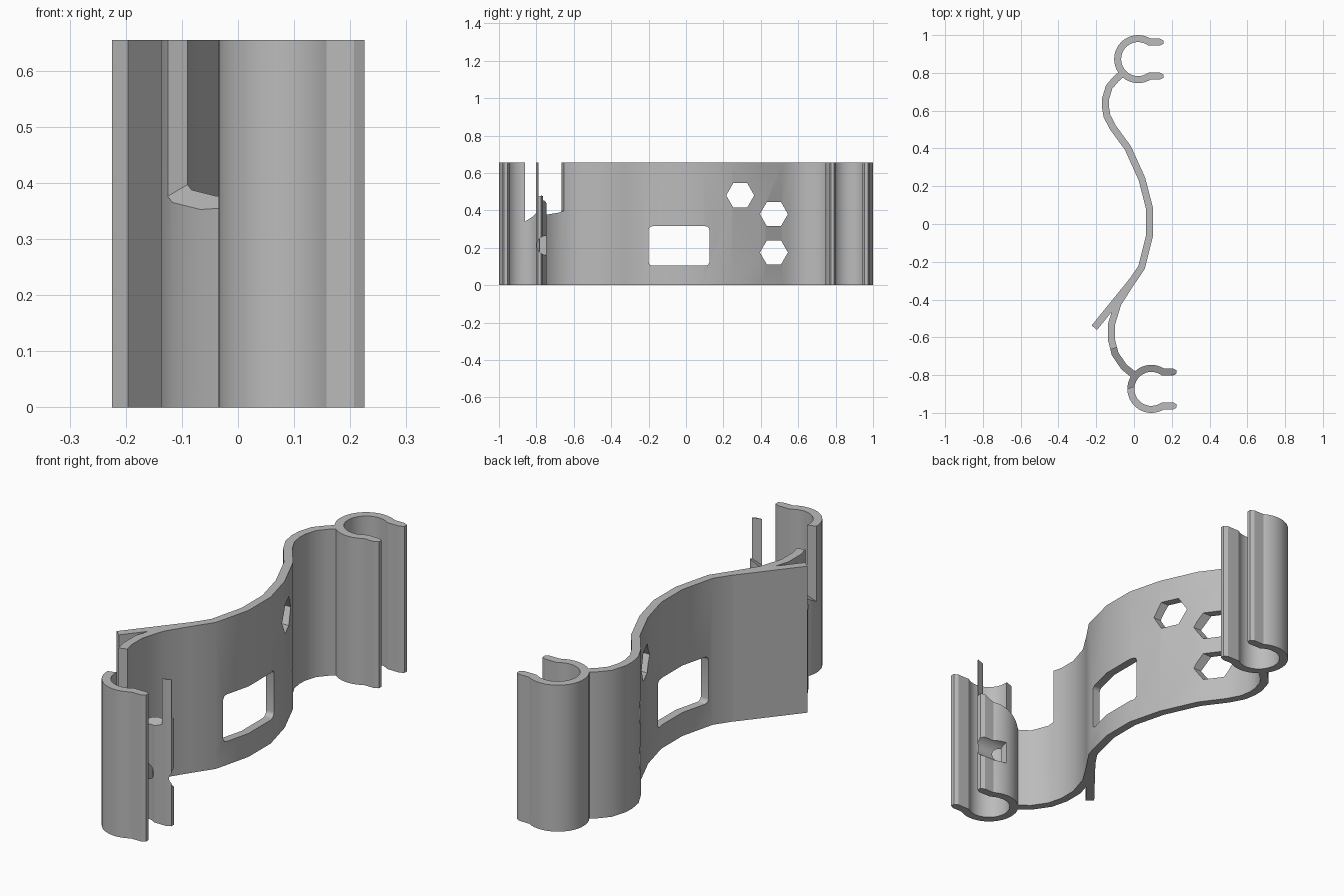
import bpy, bmesh, math
from mathutils import Vector

if "Cube" in bpy.data.objects:
    bpy.data.objects.remove(bpy.data.objects["Cube"])

H = 0.655       # overall height
HW = 0.0185     # half wall thickness

grey = bpy.data.materials.new("light grey")
grey.diffuse_color = (0.5, 0.5, 0.5, 1)
grey.use_nodes = True
grey.node_tree.nodes["Principled BSDF"].inputs["Base Color"].default_value = grey.diffuse_color


def prism(name, bottom, top):
    """Solid between two matching rings of points."""
    bm = bmesh.new()
    a = [bm.verts.new(p) for p in bottom]
    b = [bm.verts.new(p) for p in top]
    n = len(a)
    bm.faces.new(a[::-1])
    bm.faces.new(b)
    for i in range(n):
        bm.faces.new((a[i], a[(i + 1) % n], b[(i + 1) % n], b[i]))
    bmesh.ops.recalc_face_normals(bm, faces=bm.faces)
    me = bpy.data.meshes.new(name)
    bm.to_mesh(me)
    bm.free()
    me.materials.append(grey)
    ob = bpy.data.objects.new(name, me)
    bpy.context.collection.objects.link(ob)
    return ob


def ribbon(name, path, widths=None):
    """Upright wall of even thickness along a plan path."""
    pts = [Vector(p) for p in path]
    widths = widths or [HW] * len(pts)
    left, right = [], []
    for i, p in enumerate(pts):
        d0 = (p - pts[max(i - 1, 0)]).normalized()
        d1 = (pts[min(i + 1, len(pts) - 1)] - p).normalized()
        t = (d0 + d1).normalized()
        mitre = max(t.dot(d1 if d1.length else d0), 0.5)
        n = Vector((-t.y, t.x)) * widths[i] / mitre
        left.append(p + n)
        right.append(p - n)
    ring = left + right[::-1]
    return prism(name, [(p.x, p.y, 0) for p in ring], [(p.x, p.y, H) for p in ring])


def clip(name, cx, cy):
    """C-shaped clip with two straight, tapered lips opening to +x."""
    r, a0, steps = 0.1085, 56, 30
    arc = []
    for i in range(steps + 1):
        a = math.radians(a0 + (360 - 2 * a0) * i / steps)
        arc.append((cx + r * math.cos(a), cy + r * math.sin(a)))
    y = r * math.sin(math.radians(a0))
    lip = [(cx + 0.133, cy + y), (cx + 0.115, cy + y)]
    tail = [(x, 2 * cy - v) for x, v in lip[::-1]]
    path = lip + arc + tail
    return ribbon(name, path, [0.009] + [HW] * (len(path) - 2) + [0.009])


def x_cutter(name, outline, x0=-0.5, x1=0.5):
    """Cutter running along x with a (y, z) outline."""
    return prism(name, [(x0, y, z) for y, z in outline], [(x1, y, z) for y, z in outline])


def ngon(cy, cz, r, n):
    return [(cy + r * math.cos(2 * math.pi * i / n), cz + r * math.sin(2 * math.pi * i / n))
            for i in range(n)]


# curved web between the clips
web = ribbon("curved_bracket", [
    (-0.058, 0.80), (-0.095, 0.768), (-0.132, 0.725), (-0.15, 0.665), (-0.152, 0.625),
    (-0.143, 0.571), (-0.111, 0.51), (-0.032, 0.402), (0.042, 0.238), (0.081, 0.087),
    (0.081, -0.066), (0.04, -0.23), (-0.021, -0.32), (-0.085, -0.42), (-0.119, -0.53),
    (-0.119, -0.614), (-0.1, -0.688), (-0.053, -0.757), (0.008, -0.806)])

# end clips and the straight fin at the back
parts = [clip("back_clip", 0.022, 0.873), clip("front_clip", 0.092, -0.873),
         ribbon("fin", [(-0.012, -0.305), (-0.21, -0.549)])]

# rounded window
y0, y1, z0, z1, rc = -0.2, 0.125, 0.105, 0.315, 0.02
window = []
for k, (y, z) in enumerate([(y1 - rc, z1 - rc), (y0 + rc, z1 - rc),
                            (y0 + rc, z0 + rc), (y1 - rc, z0 + rc)]):
    for j in range(5):
        a = math.radians(90 * k + 22.5 * j)
        window.append((y + rc * math.cos(a), z + rc * math.sin(a)))
cutters = [x_cutter("window_cutter", window)]

# hexagonal holes
for y, z in [(0.29, 0.48), (0.47, 0.38), (0.47, 0.175)]:
    cutters.append(x_cutter("hexagon_cutter", ngon(y, z, 0.075, 6)))

# round groove in the inner lip of the front clip
cutters.append(x_cutter("groove_cutter", ngon(-0.745, 0.213, 0.052, 24), 0.1, 0.4))

# angled slot with a sloping floor, where the web meets the front clip
slot = [(-0.3, -0.957), (0.3, -0.765), (0.3, -0.53), (-0.3, -0.72)]
cutters.append(prism("slot_cutter",
                     [(x, y, 0.744 + 0.44 * x + 0.47 * y) for x, y in slot],
                     [(x, y, 1.0) for x, y in slot]))


def apply_boolean(tool, operation):
    m = web.modifiers.new(operation, 'BOOLEAN')
    m.operation, m.object, m.solver = operation, tool, 'EXACT'
    bpy.ops.object.modifier_apply(modifier=m.name)
    bpy.data.objects.remove(tool, do_unlink=True)


bpy.context.view_layer.objects.active = web
web.select_set(True)
for p in parts:
    apply_boolean(p, 'UNION')
for c in cutters:
    c.hide_render = True
    apply_boolean(c, 'DIFFERENCE')

bpy.ops.object.select_all(action='DESELECT')
web.select_set(True)
bpy.ops.object.shade_smooth_by_angle(angle=math.radians(25))
